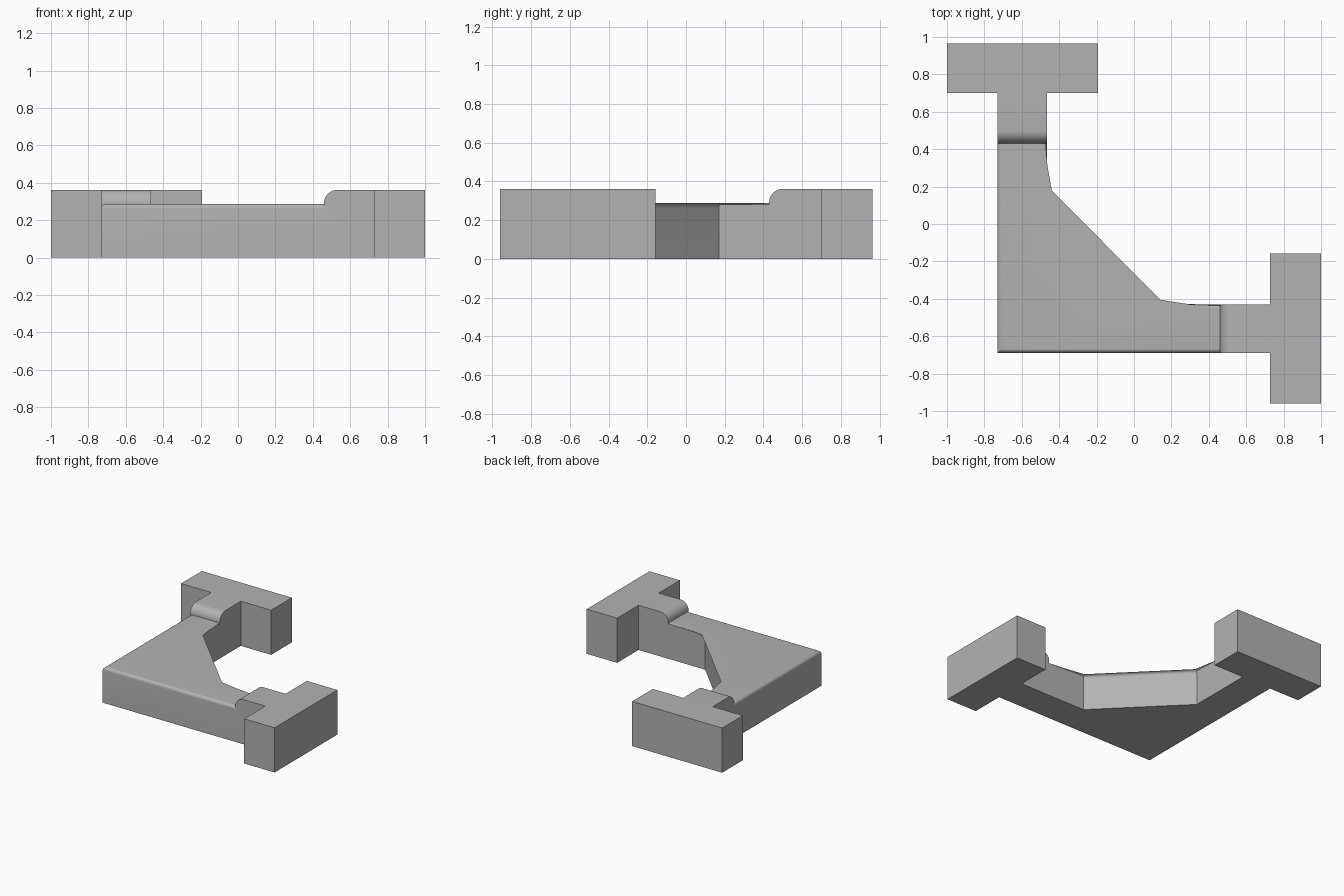
import bpy, bmesh, math

if "Cube" in bpy.data.objects:
    bpy.data.objects.remove(bpy.data.objects["Cube"])

grey = bpy.data.materials.new("plain grey")
grey.diffuse_color = (0.45, 0.45, 0.45, 1)
grey.use_nodes = True
grey.node_tree.nodes["Principled BSDF"].inputs["Base Color"].default_value = grey.diffuse_color


def prism(name, outline, height, rounded, radius, segments):
    """Extrude a plan outline and round the chosen sides of its top rim."""
    bm = bmesh.new()
    low = [bm.verts.new((x, y, 0)) for x, y in outline]
    top = [bm.verts.new((x, y, height)) for x, y in outline]
    n = len(outline)
    bm.faces.new(low[::-1])
    bm.faces.new(top)
    for i in range(n):
        j = (i + 1) % n
        bm.faces.new((low[i], low[j], top[j], top[i]))
    edges = [bm.edges.get((top[i], top[(i + 1) % n])) for i in rounded]
    bmesh.ops.bevel(bm, geom=edges, offset=radius, offset_type='OFFSET',
                    segments=segments, profile=0.5, affect='EDGES')
    bmesh.ops.recalc_face_normals(bm, faces=bm.faces)
    mesh = bpy.data.meshes.new(name)
    bm.to_mesh(mesh)
    bm.free()
    mesh.materials.append(grey)
    ob = bpy.data.objects.new(name, mesh)
    bpy.context.collection.objects.link(ob)
    return ob


# Corner slab with a diagonal inner web; every rim but the arm ends is rounded
body = prism("corner_bracket",
             [(-0.73, -0.69), (0.46, -0.69), (0.46, -0.43), (0.13, -0.43),
              (-0.465, 0.17), (-0.465, 0.43), (-0.73, 0.43)],
             0.288, [0, 2, 3, 4, 6], 0.025, 6)

# Taller T-shaped heads; the stem edge facing the slab is rounded
right_outline = [(0.46, -0.69), (0.727, -0.69), (0.727, -0.96), (1.0, -0.96),
                 (1.0, -0.157), (0.727, -0.157), (0.727, -0.43), (0.46, -0.43)]
back_outline = [(-0.73, 0.43), (-0.465, 0.43), (-0.465, 0.70), (-0.193, 0.70),
                (-0.193, 0.965), (-1.0, 0.965), (-1.0, 0.70), (-0.73, 0.70)]
right_head = prism("right_head", right_outline, 0.362, [7], 0.07, 10)
back_head = prism("back_head", back_outline, 0.362, [0], 0.07, 10)

# Join the heads to the slab as one solid
for head in (right_head, back_head):
    mod = body.modifiers.new("join_" + head.name, 'BOOLEAN')
    mod.operation = 'UNION'
    mod.solver = 'EXACT'
    mod.object = head
bpy.context.view_layer.objects.active = body
body.select_set(True)
for mod in list(body.modifiers):
    bpy.ops.object.modifier_apply(modifier=mod.name)
for head in (right_head, back_head):
    bpy.data.objects.remove(head)
bpy.ops.object.shade_smooth_by_angle(angle=math.radians(30))
